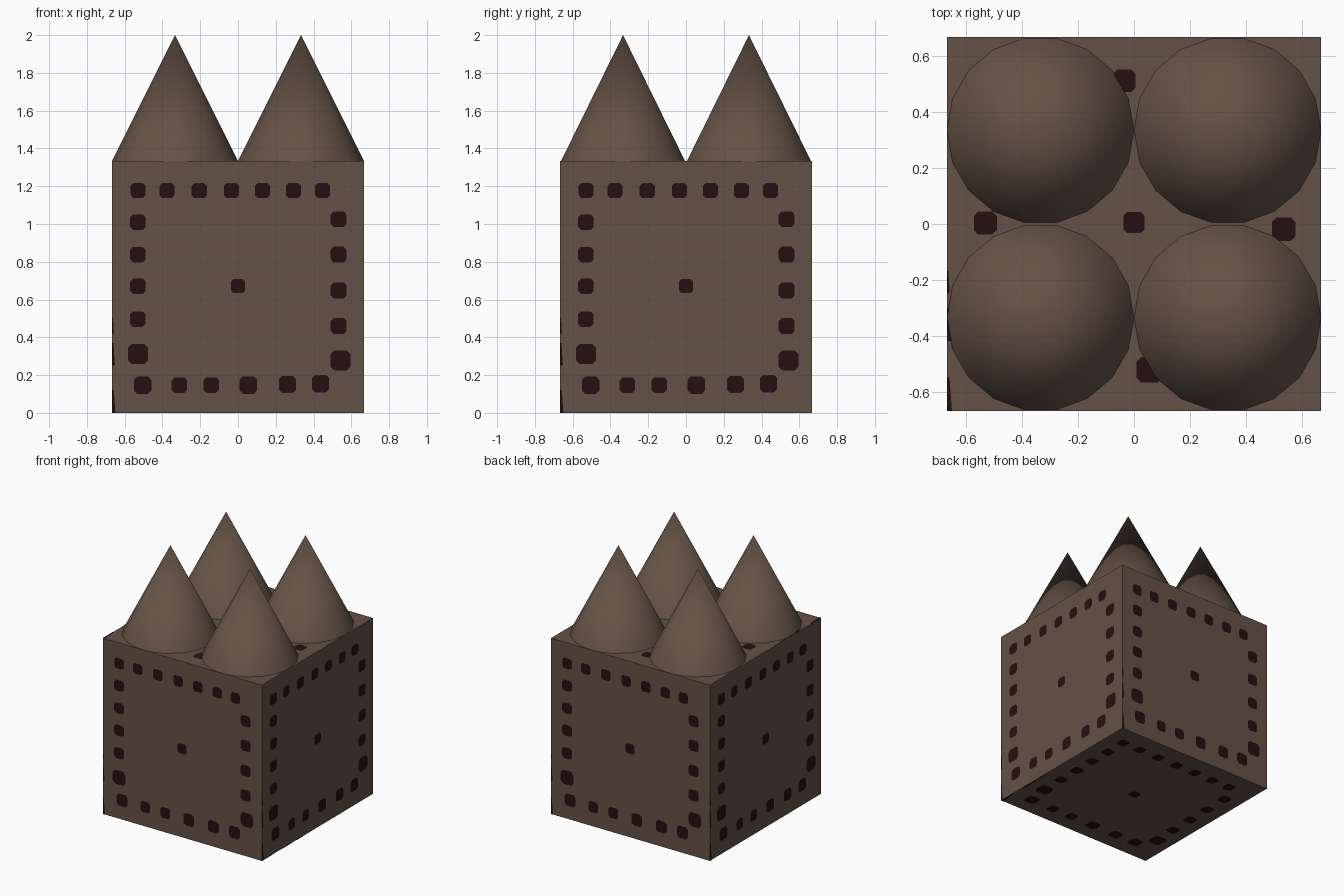
import bpy, bmesh, math
from mathutils import Vector

if "Cube" in bpy.data.objects:
    bpy.data.objects.remove(bpy.data.objects["Cube"])

H = 2 / 3  # half side of the cube


def material(name, rgb):
    m = bpy.data.materials.new(name)
    m.diffuse_color = (*rgb, 1)
    m.use_nodes = True
    m.node_tree.nodes["Principled BSDF"].inputs["Base Color"].default_value = m.diffuse_color
    return m


brown = material("brown skin", (0.130, 0.085, 0.063))
dark = material("dark spots", (0.018, 0.005, 0.005))

# Cube body
bpy.ops.mesh.primitive_cube_add(size=2 * H, location=(0, 0, H))
body = bpy.context.object
body.name = "body"
body.data.materials.append(brown)

# Four cones on the top
for sx, sy, label in ((-1, -1, "front_left"), (1, -1, "front_right"),
                      (-1, 1, "back_left"), (1, 1, "back_right")):
    bpy.ops.mesh.primitive_cone_add(vertices=18, radius1=H / 2, depth=H,
                                    location=(sx * H / 2, sy * H / 2, 2.5 * H),
                                    rotation=(0, 0, math.pi / 2))
    cone = bpy.context.object
    cone.name = label + "_spike"
    cone.data.materials.append(brown)
    bpy.ops.object.shade_smooth_by_angle(angle=math.radians(50))

# Spot pattern on one face: u from centre, height from lower edge, half size
spots = [(u, 1.177, 0.04) for u in (-0.53, -0.375, -0.205, -0.035, 0.13, 0.293, 0.447)]
spots += [(-0.53, v, 0.041) for v in (1.01, 0.838, 0.67, 0.497)]
spots += [(0.533, v, 0.042) for v in (1.025, 0.838, 0.648, 0.46)]
spots += [(-0.53, 0.312, 0.053), (0.543, 0.277, 0.053), (0, 0.672, 0.038),
          (-0.505, 0.147, 0.046), (-0.31, 0.147, 0.041), (-0.142, 0.147, 0.041),
          (0.055, 0.147, 0.046), (0.262, 0.15, 0.045), (0.437, 0.155, 0.046)]
# Thin dark slivers along the left edge: lower end, upper end, width
slivers = [(0.0, 0.12, 0.018), (0.25, 0.37, 0.015), (0.42, 0.5, 0.01)]


def spotted_face(name, u_dir, v_dir):
    u_dir, v_dir = Vector(u_dir), Vector(v_dir)
    origin = Vector((0, 0, H)) + u_dir.cross(v_dir) * (H + 0.002)
    bm = bmesh.new()

    def plate(points):
        bm.faces.new([bm.verts.new(origin + u_dir * u + v_dir * (v - H))
                      for u, v in points])

    for u, v, r in spots:
        # Square with clipped corners
        c = 0.62 * r
        plate([(u + a, v + b) for a, b in
               ((r, -c), (r, c), (c, r), (-c, r), (-r, c), (-r, -c), (-c, -r), (c, -r))])
    for lo, hi, w in slivers:
        plate([(-H, lo), (-H + w, lo), (-H + w * 0.5, hi), (-H, hi)])
    me = bpy.data.meshes.new(name)
    bm.to_mesh(me)
    bm.free()
    me.materials.append(dark)
    bpy.context.collection.objects.link(bpy.data.objects.new(name, me))


up = (0, 0, 1)
spotted_face("front_spots", (1, 0, 0), up)
spotted_face("right_spots", (0, 1, 0), up)
spotted_face("back_spots", (-1, 0, 0), up)
spotted_face("left_spots", (0, -1, 0), up)
spotted_face("top_spots", (1, 0, 0), (0, 1, 0))
spotted_face("bottom_spots", (-1, 0, 0), (0, 1, 0))
